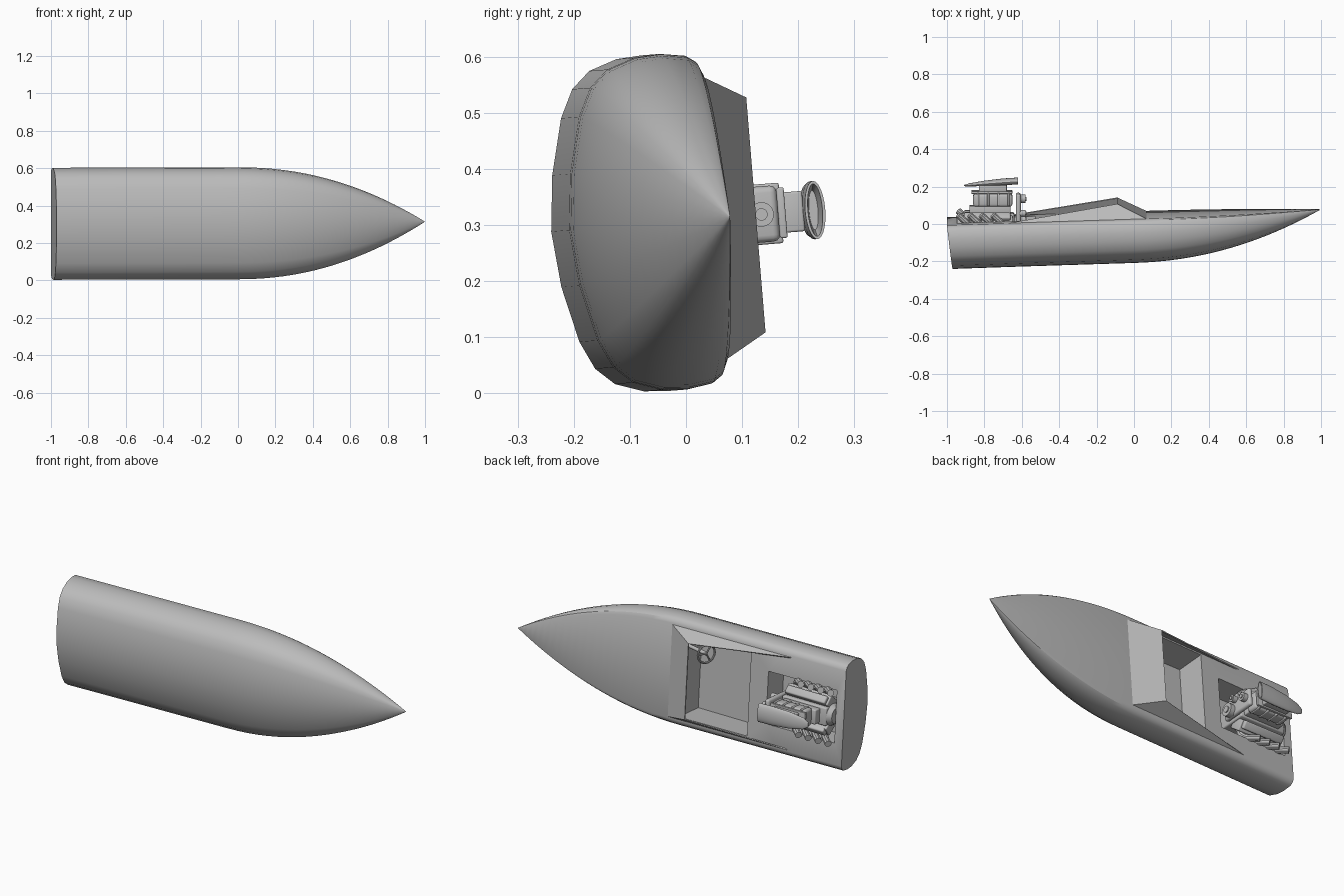
import bpy, bmesh, math
from mathutils import Matrix, Vector

cube = bpy.data.objects.get("Cube")
if cube:
    bpy.data.objects.remove(cube)

grey = bpy.data.materials.new("plain_grey")
grey.use_nodes = True
grey.diffuse_color = (0.5, 0.5, 0.5, 1)
grey.node_tree.nodes["Principled BSDF"].inputs["Base Color"].default_value = (0.5, 0.5, 0.5, 1)

# Boat frame: x to the bow, y across, z up from the keel; the boat lies rolled on its side
ROLL = math.radians(4.7)
ROOT = Matrix.Translation((0, 0, 0.308)) @ Matrix.Rotation(ROLL - math.pi / 2, 4, 'X')
parts = []


def sheer(x):
    return 0.047 + 0.032 * x


def finish(name, bm):
    bmesh.ops.recalc_face_normals(bm, faces=bm.faces)
    mesh = bpy.data.meshes.new(name)
    bm.to_mesh(mesh)
    bm.free()
    mesh.materials.append(grey)
    ob = bpy.data.objects.new(name, mesh)
    bpy.context.collection.objects.link(ob)
    ob.matrix_world = ROOT
    parts.append(ob)
    return ob


def loft(name, rings):
    bm = bmesh.new()
    rows = [[bm.verts.new(p) for p in ring] for ring in rings]
    n = len(rows[0])
    for a, b in zip(rows, rows[1:]):
        for i in range(n):
            bm.faces.new((a[i], a[(i + 1) % n], b[(i + 1) % n], b[i]))
    bm.faces.new(rows[0])
    bm.faces.new(rows[-1])
    return finish(name, bm)


def box(name, lo, hi, bevel=0, turn=0):
    lo, hi = Vector(lo), Vector(hi)
    bm = bmesh.new()
    bmesh.ops.create_cube(bm, size=1, matrix=Matrix.Translation((lo + hi) / 2)
                          @ Matrix.Rotation(turn, 4, 'X') @ Matrix.Diagonal((*(hi - lo), 1)))
    if bevel:
        bmesh.ops.bevel(bm, geom=bm.edges[:], offset=bevel, segments=3, profile=0.5, affect='EDGES')
    return finish(name, bm)


def rod(name, a, b, r, r2=None, sides=20):
    a, b = Vector(a), Vector(b)
    spin = (b - a).to_track_quat('Z', 'Y').to_matrix().to_4x4()
    bm = bmesh.new()
    bmesh.ops.create_cone(bm, cap_ends=True, segments=sides, radius1=r, radius2=r2 or r,
                          depth=(b - a).length, matrix=Matrix.Translation((a + b) / 2) @ spin)
    return finish(name, bm)


def bake(ob):
    graph = bpy.context.evaluated_depsgraph_get()
    mesh = bpy.data.meshes.new_from_object(ob.evaluated_get(graph))
    ob.modifiers.clear()
    ob.data = mesh


# Hull: one half section, scaled down towards the bow
half = [(0.262, 0), (0.281, -0.008), (0.293, -0.025), (0.3, -0.07), (0.297, -0.115),
        (0.28, -0.165), (0.25, -0.198), (0.2, -0.222), (0.1, -0.246)]
section = half + [(0, -0.256)] + [(-w, h) for w, h in reversed(half)]
stations = [-1, -0.6, -0.3, -0.1] + [1 - (1 - i / 22) ** 1.4 for i in range(22)] + [0.998]
rings = []
for x in stations:
    f = 1 - max(x, 0) ** 2.1
    rake = 0.12 if x == -1 else 0
    rings.append([(x - rake * h, w * f, sheer(x) + h * f) for w, h in section])
hull = loft("hull", rings)

# Cockpit and engine bay openings
cutters = [box("cockpit_cutter", (-0.42, -0.24, -0.13), (0.0, 0.24, 0.3)),
           box("engine_bay_cutter", (-0.95, -0.145, -0.11), (-0.53, 0.145, 0.3))]
for c in cutters:
    c.hide_render = True
    cut = hull.modifiers.new(c.name, 'BOOLEAN')
    cut.object = c
    cut.operation = 'DIFFERENCE'
    cut.solver = 'EXACT'
bpy.context.view_layer.update()
bake(hull)
for c in cutters:
    parts.remove(c)
    bpy.data.objects.remove(c)

# Windscreen with long tapering side panels
bm = bmesh.new()
base, top, tail = [[bm.verts.new((x, s * w, z)) for s in (-1, 1)] for x, w, z in (
    (0.07, 0.255, sheer(0.07) - 0.002), (-0.09, 0.21, 0.125), (-0.67, 0.255, sheer(-0.67)))]
bm.faces.new((base[0], base[1], top[1], top[0]))
for i in (0, 1):
    bm.faces.new((base[i], top[i], tail[i]))
screen = finish("windscreen", bm)
solid = screen.modifiers.new("thickness", 'SOLIDIFY')
solid.thickness = 0.006
solid.offset = -1
bpy.context.view_layer.update()
bake(screen)

# Steering wheel
hub = Vector((-0.14, -0.14, 0.03))
lean = Matrix.Translation(hub) @ Matrix.Rotation(math.radians(-65), 4, 'Y')
bm = bmesh.new()
rim = []
for i in range(28):
    a = math.tau * i / 28
    rim.append([bm.verts.new(lean @ Vector(((0.05 + 0.006 * math.cos(b)) * math.cos(a),
                (0.05 + 0.006 * math.cos(b)) * math.sin(a), 0.006 * math.sin(b))))
                for b in [math.tau * j / 8 for j in range(8)]])
for i in range(28):
    for j in range(8):
        k, m = (i + 1) % 28, (j + 1) % 8
        bm.faces.new((rim[i][j], rim[k][j], rim[k][m], rim[i][m]))
finish("steering_wheel_rim", bm)
for i in range(3):
    a = math.tau * i / 3
    rod("steering_spoke", hub, lean @ Vector((0.05 * math.cos(a), 0.05 * math.sin(a), 0)), 0.005, sides=8)
rod("steering_column", hub, (0.01, -0.14, -0.01), 0.01, sides=12)

# Engine block, cylinder heads and valve covers
box("engine_block", (-0.92, -0.05, -0.11), (-0.64, 0.05, 0.06), 0.008)
for s in (-1, 1):
    box("cylinder_head", (-0.92, s * 0.065 - 0.03, -0.03), (-0.65, s * 0.065 + 0.03, 0.045), 0.006, -s * 0.7)
    box("valve_cover", (-0.91, s * 0.085 - 0.022, 0.03), (-0.66, s * 0.085 + 0.022, 0.06), 0.008, -s * 0.7)

# Swept exhaust pipes, four on each side
for s in (-1, 1):
    for i in range(4):
        x = -0.69 - 0.062 * i
        curve = bpy.data.curves.new("exhaust_pipe", 'CURVE')
        curve.dimensions = '3D'
        curve.bevel_depth = 0.018
        curve.bevel_resolution = 3
        curve.use_fill_caps = True
        path = curve.splines.new('BEZIER')
        path.bezier_points.add(2)
        for p, co in zip(path.bezier_points, ((x + 0.01, s * 0.08, -0.01), (x, s * 0.12, 0.0),
                                              (x - 0.065, s * 0.14, 0.06))):
            p.co = co
            p.handle_left_type = p.handle_right_type = 'AUTO'
        temp = bpy.data.objects.new("exhaust_curve", curve)
        bpy.context.collection.objects.link(temp)
        bpy.context.view_layer.update()
        mesh = bpy.data.meshes.new_from_object(temp.evaluated_get(bpy.context.evaluated_depsgraph_get()))
        bpy.data.objects.remove(temp)
        bm = bmesh.new()
        bm.from_mesh(mesh)
        finish("exhaust_pipe", bm)

# Ribbed blower and carburettors
box("intake_manifold", (-0.88, -0.04, 0.05), (-0.66, 0.04, 0.1), 0.006)
box("blower", (-0.86, -0.05, 0.095), (-0.65, 0.05, 0.165), 0.015)
for i in range(4):
    x = -0.84 + 0.055 * i
    box("blower_rib", (x, -0.054, 0.1), (x + 0.012, 0.054, 0.17), 0.004)
box("blower_flange", (-0.87, -0.045, 0.165), (-0.65, 0.045, 0.178), 0.003)
box("carburettor", (-0.83, -0.036, 0.175), (-0.68, 0.036, 0.21), 0.004)

# Flattened air scoop with a hollow mouth
shape = [(-0.67, 0.228, 0.035, 0.008), (-0.62, 0.231, 0.047, 0.013), (-0.62, 0.231, 0.052, 0.018),
         (-0.7, 0.226, 0.052, 0.018), (-0.8, 0.218, 0.046, 0.014), (-0.88, 0.21, 0.032, 0.008),
         (-0.91, 0.206, 0.014, 0.003)]
angles = [math.tau * i / 28 for i in range(28)]
loft("air_scoop", [[(x, w * math.cos(a), z + h * math.sin(a)) for a in angles] for x, z, w, h in shape])

# Belt drive at the front of the engine
box("belt_cover", (-0.632, -0.05, -0.03), (-0.605, 0.05, 0.165), 0.012)
for w, z, r in ((0, 0.135, 0.022), (0.015, 0.02, 0.035), (-0.03, 0.06, 0.018)):
    rod("pulley", (-0.61, w, z), (-0.58, w, z), r)
    rod("pulley_hub", (-0.58, w, z), (-0.575, w, z), r * 0.5)
rod("rear_drive_housing", (-0.92, 0, 0), (-0.945, 0, 0), 0.06, 0.045)

# Smooth shading with sharp creases
bpy.ops.object.select_all(action='DESELECT')
for ob in parts:
    ob.select_set(True)
bpy.context.view_layer.objects.active = hull
bpy.ops.object.shade_smooth_by_angle(angle=math.radians(32))
